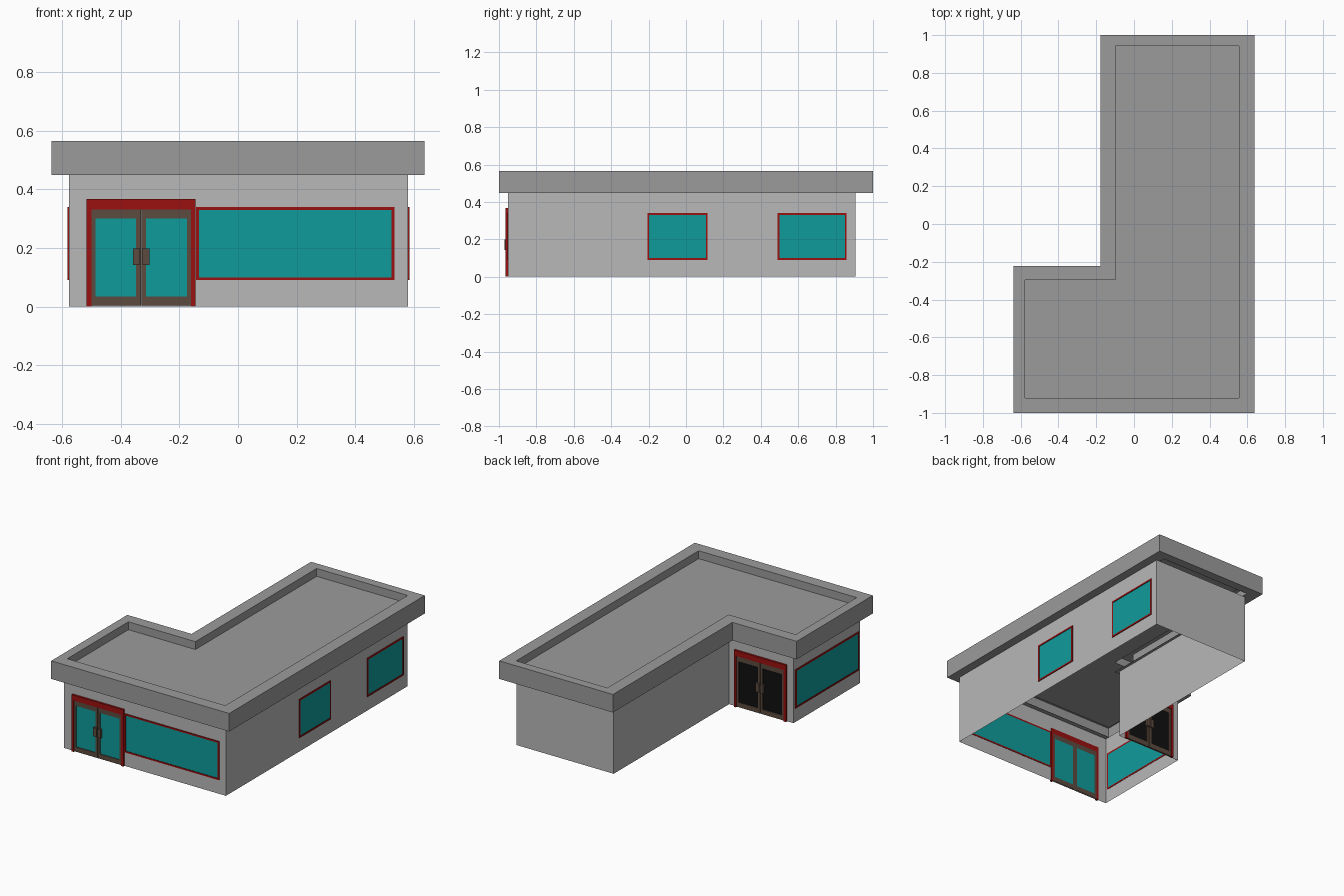
import bpy, bmesh, math
from mathutils import Matrix, Vector

if "Cube" in bpy.data.objects:
    bpy.data.objects.remove(bpy.data.objects["Cube"])


def material(name, r, g, b):
    m = bpy.data.materials.new(name)
    m.diffuse_color = (r, g, b, 1)
    m.use_nodes = True
    m.node_tree.nodes["Principled BSDF"].inputs["Base Color"].default_value = m.diffuse_color
    return m


RED = material("red_trim", 0.33, 0.005, 0.005)
TEAL = material("teal_glass", 0.005, 0.33, 0.33)
BROWN = material("brown_door", 0.11, 0.07, 0.05)
BLACK = material("dark_glass", 0.005, 0.005, 0.005)
WALL = material("wall_grey", 0.48, 0.48, 0.48)
ROOF = material("roof_grey", 0.33, 0.33, 0.33)


def finish(name, bm, mat):
    mesh = bpy.data.meshes.new(name)
    bm.to_mesh(mesh)
    bm.free()
    mesh.materials.append(mat)
    ob = bpy.data.objects.new(name, mesh)
    bpy.context.collection.objects.link(ob)
    return ob


def boxes(name, mat, place, parts):
    """One object from boxes (u0, u1, out, z0, z1) standing on a wall plane."""
    bm = bmesh.new()
    back = 0.002
    for u0, u1, out, z0, z1 in parts:
        centre = Vector(((u0 + u1) / 2, (back - out) / 2, (z0 + z1) / 2))
        size = Matrix.Diagonal((u1 - u0, out + back, z1 - z0, 1))
        bmesh.ops.create_cube(bm, size=1, matrix=place @ Matrix.Translation(centre) @ size)
    return finish(name, bm, mat)


def l_plan(left, notch_x, right, front, notch_y, back):
    return [(left, front), (right, front), (right, back),
            (notch_x, back), (notch_x, notch_y), (left, notch_y)]


def loft(name, mat, rings, cap=False):
    """Skin successive (plan, z) rings; optionally fill the last one."""
    bm = bmesh.new()
    loops = [[bm.verts.new((x, y, z)) for x, y in plan] for plan, z in rings]
    for a, b in zip(loops, loops[1:]):
        for i in range(len(a)):
            j = (i + 1) % len(a)
            bm.faces.new((a[i], a[j], b[j], b[i]))
    if cap:
        bm.faces.new(loops[-1])
    return finish(name, bm, mat)


# L-shaped walls, open underneath
LEFT, NOTCH_X, RIGHT = -0.577, -0.116, 0.581
FRONT, NOTCH_Y, BACK = -0.953, -0.275, 0.905
wall_plan = l_plan(LEFT, NOTCH_X, RIGHT, FRONT, NOTCH_Y, BACK)
loft("walls", WALL, [(wall_plan, 0), (wall_plan, 0.45)])

# Flat roof: soffit, fascia, parapet top, inner drop and sunken deck
outer = l_plan(-0.637, -0.177, 0.637, -1, -0.222, 1)
inner = l_plan(-0.577, -0.097, 0.555, -0.922, -0.297, 0.943)
loft("roof", ROOF, [(inner, 0.449), (outer, 0.449), (outer, 0.566),
                    (inner, 0.566), (inner, 0.515)], cap=True)

# Wall placements: local x runs along the wall, local -y points outwards
front = Matrix.Translation((0, FRONT, 0))
right = Matrix.Translation((RIGHT, 0, 0)) @ Matrix.Rotation(math.pi / 2, 4, 'Z')
left = Matrix.Translation((LEFT, 0, 0)) @ Matrix.Rotation(-math.pi / 2, 4, 'Z')
notch = Matrix.Translation((0, NOTCH_Y, 0)) @ Matrix.Rotation(math.pi, 4, 'Z')


def window(name, place, u0, u1, z0=0.09, z1=0.34, t=0.01, out=0.005):
    boxes(name + "_frame", RED, place, [
        (u0, u0 + t, out, z0, z1), (u1 - t, u1, out, z0, z1),
        (u0 + t, u1 - t, out, z0, z0 + t), (u0 + t, u1 - t, out, z1 - t, z1)])
    boxes(name + "_glass", TEAL, place, [(u0 + t, u1 - t, 0.002, z0 + t, z1 - t)])


def double_door(name, place, c, glass):
    # Red surround
    boxes(name + "_surround", RED, place, [
        (c - 0.186, c - 0.170, 0.013, 0, 0.367),
        (c + 0.170, c + 0.186, 0.013, 0, 0.367),
        (c - 0.170, c + 0.170, 0.013, 0.332, 0.367)])
    rails, panes, handles = [], [], []
    for s in (-1, 1):
        def part(a, b, out, z0, z1):
            u = sorted((c + s * a, c + s * b))
            return (u[0], u[1], out, z0, z1)
        # Leaf stiles and rails, pane, handle
        rails += [part(0.001, 0.017, 0.008, 0.003, 0.332),
                  part(0.156, 0.170, 0.008, 0.003, 0.332),
                  part(0.017, 0.156, 0.008, 0.003, 0.034),
                  part(0.017, 0.156, 0.008, 0.300, 0.332)]
        panes.append(part(0.017, 0.156, 0.004, 0.034, 0.300))
        handles.append(part(0.004, 0.028, 0.018, 0.142, 0.198))
    boxes(name + "_leaves", BROWN, place, rails)
    boxes(name + "_panes", glass, place, panes)
    boxes(name + "_handles", BROWN, place, handles)


window("front_window", front, -0.144, 0.535)
window("right_window_near", right, -0.207, 0.116)
window("right_window_far", right, 0.489, 0.859)
window("left_window", left, 0.292, 0.940)
double_door("front_door", front, -0.331, TEAL)
double_door("rear_door", notch, 0.345, BLACK)
